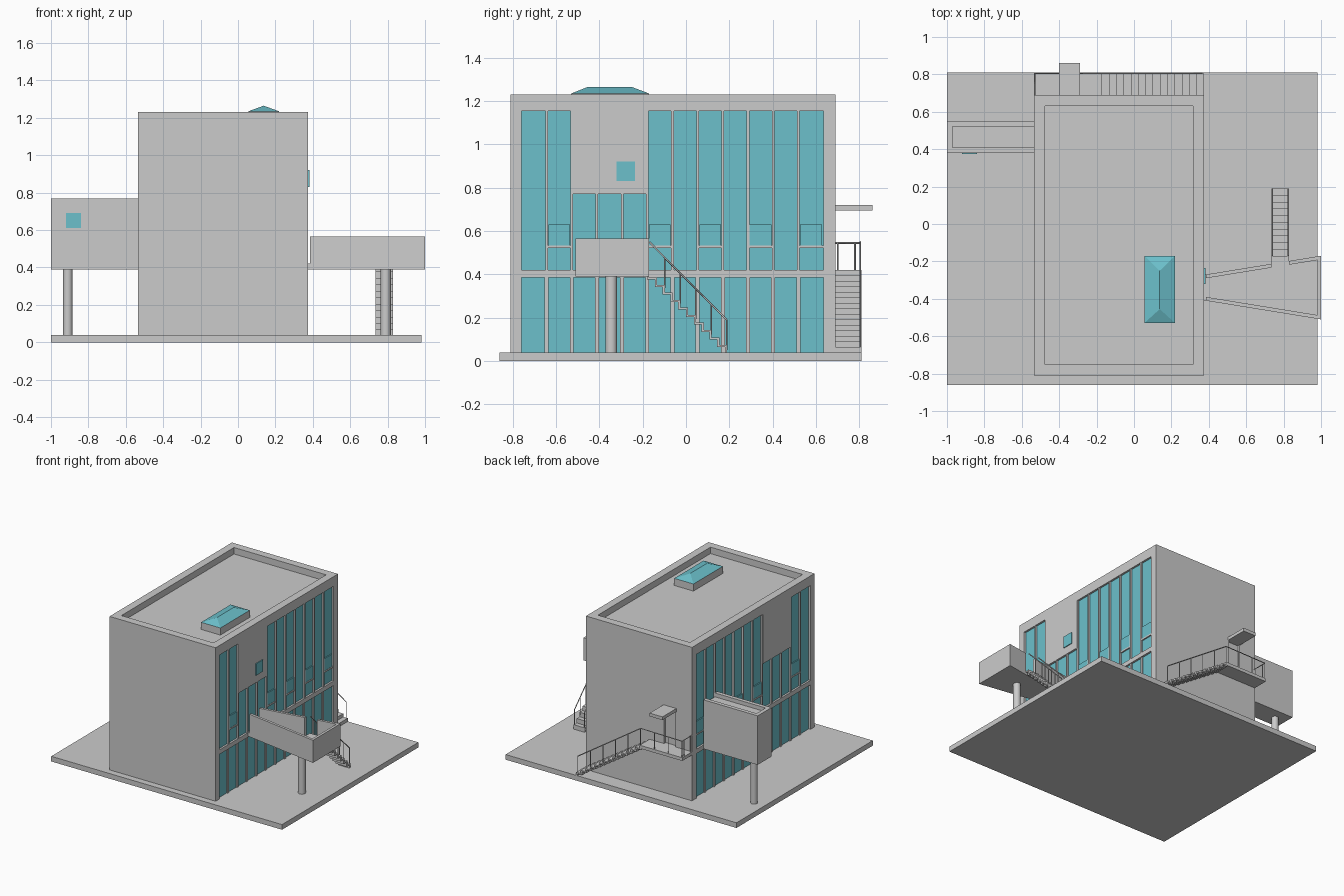
import bpy, bmesh
from mathutils import Vector, Matrix

if "Cube" in bpy.data.objects:
    bpy.data.objects.remove(bpy.data.objects["Cube"])

glass = bpy.data.materials.new("glass")
glass.diffuse_color = (0.15, 0.53, 0.60, 1)
glass.use_nodes = True
glass.node_tree.nodes["Principled BSDF"].inputs["Base Color"].default_value = glass.diffuse_color


def finish(name, bm, mat=None):
    bmesh.ops.recalc_face_normals(bm, faces=bm.faces)
    me = bpy.data.meshes.new(name)
    bm.to_mesh(me)
    bm.free()
    ob = bpy.data.objects.new(name, me)
    bpy.context.collection.objects.link(ob)
    if mat:
        me.materials.append(mat)
    return ob


def boxes(name, items, mat=None):
    """One object from boxes given as (x0, x1, y0, y1, z0, z1)."""
    bm = bmesh.new()
    for x0, x1, y0, y1, z0, z1 in items:
        m = Matrix.Translation(((x0 + x1) / 2, (y0 + y1) / 2, (z0 + z1) / 2))
        m = m @ Matrix.Diagonal((abs(x1 - x0), abs(y1 - y0), abs(z1 - z0), 1))
        bmesh.ops.create_cube(bm, size=1, matrix=m)
    return finish(name, bm, mat)


def prism(name, pts, vec):
    """Extrude a closed outline of 3D points along a vector."""
    bm = bmesh.new()
    f = bm.faces.new([bm.verts.new(p) for p in pts])
    ext = bmesh.ops.extrude_face_region(bm, geom=[f])
    bmesh.ops.translate(bm, vec=vec, verts=[v for v in ext["geom"] if isinstance(v, bmesh.types.BMVert)])
    return finish(name, bm)


def column(name, x, y, z0, z1, r):
    bm = bmesh.new()
    bmesh.ops.create_cone(bm, cap_ends=True, segments=32, radius1=r, radius2=r, depth=z1 - z0,
                          matrix=Matrix.Translation((x, y, (z0 + z1) / 2)))
    ob = finish(name, bm)
    ob.data.polygons.foreach_set("use_smooth", [len(p.vertices) == 4 for p in ob.data.polygons])


def stair(name, top, run_dir, length, n, width_vec):
    """Folded-plate stair going down from a top point to the ground slab."""
    top, d = Vector(top), Vector(run_dir)
    run, rise, t = length / (n - 1), (top.z - 0.04) / n, 0.01
    upper, lower = [], []
    for i in range(n):
        s, z = i * run, -i * rise
        upper += [(s, z), (s, z - rise)]
        lower += [(s - t, z - t), (s - t, z - rise - t if i < n - 1 else z - rise)]
    outline = [(-t, 0)] + upper + lower[::-1]
    prism(name, [top + d * s + Vector((0, 0, z)) for s, z in outline], Vector(width_vec))


def railing(name, paths):
    cu = bpy.data.curves.new(name, "CURVE")
    cu.dimensions = "3D"
    cu.bevel_depth, cu.bevel_resolution, cu.use_fill_caps = 0.004, 0, True
    for path in paths:
        sp = cu.splines.new("POLY")
        sp.points.add(len(path) - 1)
        for p, co in zip(sp.points, path):
            p.co = (*co, 1)
    bpy.context.collection.objects.link(bpy.data.objects.new(name, cu))


def slope_posts(a, b, h, n):
    """Vertical posts under a handrail running from a to b."""
    a, b = Vector(a), Vector(b)
    ps = [a.lerp(b, i / n) for i in range(n + 1)]
    return [[p, p - Vector((0, 0, h))] for p in ps]


# Ground slab and main volume
X0, X1, Y0, Y1, TOP = -0.535, 0.375, -0.81, 0.69, 1.23
D = 0.02
boxes("ground_slab", [(-1, 0.98, -0.86, 0.81, 0, 0.04)])
boxes("building_core", [(X0 + D, X1 - D, Y0 + D, Y1 - D, 0.03, 1.18)])
boxes("front_wall", [(X0, X1, Y0, Y0 + D, 0.04, 1.18)])
boxes("back_wall", [(X0, -0.395, Y1 - D, Y1, 0.04, 1.18), (-0.295, X1, Y1 - D, Y1, 0.04, 1.18),
                    (-0.395, -0.295, Y1 - D, Y1, 0.04, 0.42), (-0.395, -0.295, Y1 - D, Y1, 0.70, 1.18)])
P = 0.06
boxes("roof_parapet", [(X0, X1, Y0, Y0 + P, 1.175, TOP), (X0, X1, Y1 - P, Y1, 1.175, TOP),
                       (X0, X0 + P, Y0 + P, Y1 - P, 1.175, TOP), (X1 - P, X1, Y0 + P, Y1 - P, 1.175, TOP)])

# Two glazed facades, each with twelve bays
W0, W1, N = -0.76, 0.635, 12
bay = (W1 - W0) / N
for side, face, s in (("right", X1, 1), ("left", X0, -1)):
    def slab(y0, y1, z0, z1, back=D, out=0.0):
        a, b = face - s * back, face + s * out
        return (min(a, b), max(a, b), y0, y1, z0, z1)
    wall = [slab(Y0 + D, W0, 0.04, 1.18), slab(W1, Y1 - D, 0.04, 1.18), slab(W0, W1, 1.155, 1.18),
            slab(W0, W1, 0.385, 0.42), slab(W0 + 2 * bay, W0 + 5 * bay, 0.77, 1.155)]
    boxes(side + "_wall", wall)
    bars, panes, vents = [], [], []
    for i in range(N):
        y0, y1 = W0 + i * bay, W0 + (i + 1) * bay
        top = 0.77 if i in (2, 3, 4) else 1.155
        panes += [slab(y0, y1, 0.42, top, D + 0.004, -0.015), slab(y0, y1, 0.04, 0.385, D + 0.004, -0.015)]
        if i:
            mtop = 0.77 if i in (3, 4) else 1.155
            bars += [slab(y0 - 0.006, y0 + 0.006, 0.42, mtop, D, -0.002),
                     slab(y0 - 0.009, y0 + 0.009, 0.04, 0.385, D, -0.006)]
        if i in (1, 5, 7, 9, 11):
            bars.append(slab(y0, y1, 0.522, 0.534, D, -0.005))
            vents.append(slab(y0 + 0.008, y1 - 0.008, 0.534, 0.63, D, -0.007))
    boxes(side + "_mullions", bars)
    boxes(side + "_glazing", panes, glass)
    boxes(side + "_opening_windows", vents, glass)
boxes("small_square_window", [(X1 - 0.01, X1 + 0.006, -0.32, -0.235, 0.83, 0.92)], glass)

# Roof skylight: curb and hipped glass
sx0, sx1, sy0, sy1 = 0.055, 0.22, -0.53, -0.17
boxes("skylight_curb", [(sx0, sx1, sy0, sy1, 1.17, 1.235)])
bm = bmesh.new()
v = [bm.verts.new(p) for p in ((sx0, sy0, 1.235), (sx1, sy0, 1.235), (sx1, sy1, 1.235), (sx0, sy1, 1.235),
                               (0.1375, -0.455, 1.265), (0.1375, -0.25, 1.265))]
for f in ((0, 1, 4), (1, 2, 5, 4), (2, 3, 5), (3, 0, 4, 5), (3, 2, 1, 0)):
    bm.faces.new([v[k] for k in f])
finish("skylight_glass", bm, glass)

# Side annex on a column, with shallow roof recess
boxes("annex_body", [(-1, X0, 0.38, 0.55, 0.39, 0.74)])
boxes("annex_parapet", [(-1, X0, 0.38, 0.41, 0.74, 0.77), (-1, X0, 0.52, 0.55, 0.74, 0.77),
                        (-1, -0.97, 0.41, 0.52, 0.74, 0.77)])
boxes("annex_window", [(-0.92, -0.84, 0.374, 0.39, 0.61, 0.69)], glass)
column("annex_column", -0.91, 0.465, 0.04, 0.39, 0.025)

# Tapered terrace with parapet walls and a stair opening
def lo(x): return -0.41 - (x - 0.385) * 0.1 / 0.615
def hi(x): return -0.27 + (x - 0.385) * 0.1 / 0.615
def terrace_wall(name, edge, x0, x1, inward):
    prism(name, [(x0, edge(x0), 0.42), (x1, edge(x1), 0.42), (x1, edge(x1) + inward, 0.42),
                 (x0, edge(x0) + inward, 0.42)], (0, 0, 0.145))
prism("terrace_floor", [(X1 - 0.01, -0.41, 0.39), (0.385, -0.41, 0.39), (1, lo(1), 0.39), (1, hi(1), 0.39),
                        (0.385, -0.27, 0.39), (X1 - 0.01, -0.27, 0.39)], (0, 0, 0.03))
terrace_wall("terrace_front_wall", lo, 0.385, 1, 0.02)
terrace_wall("terrace_back_wall", hi, 0.385, 0.735, -0.02)
terrace_wall("terrace_back_wall_end", hi, 0.83, 1, -0.02)
boxes("terrace_end_wall", [(0.98, 1, lo(1) + 0.02, hi(1) - 0.02, 0.42, 0.565)])
column("terrace_column", 0.79, -0.345, 0.04, 0.39, 0.027)

# Terrace stair
boxes("terrace_stair_landing", [(0.735, 0.83, -0.225, -0.17, 0.41, 0.42)])
stair("terrace_stair", (0.735, -0.17, 0.42), (0, 1, 0), 0.36, 11, (0.095, 0, 0))
for k, x in enumerate((0.739, 0.826)):
    a, b = (x, -0.17, 0.55), (x, 0.188, 0.19)
    railing(f"terrace_stair_rail_{k}", [[a, b]] + slope_posts(a, b, 0.14, 5)[1:])

# Back entrance: landing, stair, railing, canopy
boxes("back_landing", [(X0, -0.17, Y1 - 0.01, 0.81, 0.395, 0.42)])
stair("back_stair", (-0.17, Y1, 0.42), (1, 0, 0), 0.545, 15, (0, 0.12, 0))
yr, xe = 0.805, X0 + 0.005
a, b = (-0.175, yr, 0.55), (0.365, yr, 0.19)
railing("back_railing", [[(xe, Y1, 0.545), (xe, yr, 0.545), a, b]] + slope_posts(a, b, 0.135, 5)
        + slope_posts((xe, yr, 0.545), a, 0.135, 3) + slope_posts((xe, 0.78, 0.545), (xe, 0.70, 0.545), 0.135, 1))
boxes("entrance_canopy", [(-0.40, -0.29, Y1 - D, 0.86, 0.695, 0.72)])
